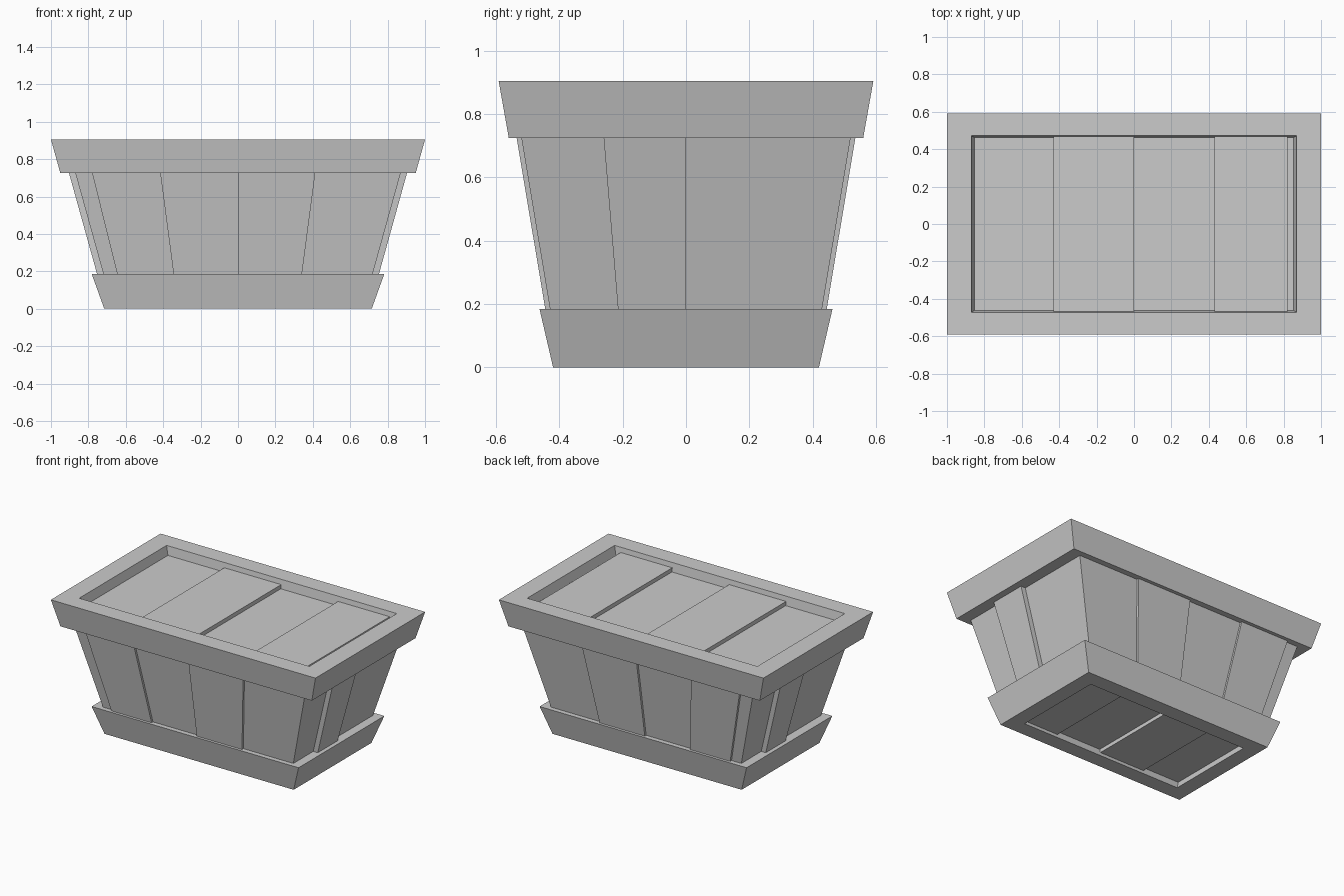
import bpy
import bmesh

cube = bpy.data.objects.get("Cube")
if cube:
    bpy.data.objects.remove(cube, do_unlink=True)

grey = bpy.data.materials.new("plain grey")
grey.use_nodes = True
color = (0.6, 0.6, 0.6, 1)
grey.diffuse_color = color
grey.node_tree.nodes["Principled BSDF"].inputs["Base Color"].default_value = color


def build(name, rings, closed=False):
    """Join four-point rings into a solid, or into a hollow frame when closed."""
    bm = bmesh.new()
    loops = [[bm.verts.new(p) for p in ring] for ring in rings]
    pairs = list(zip(loops, loops[1:]))
    if closed:
        pairs.append((loops[-1], loops[0]))
    else:
        bm.faces.new(loops[0])
        bm.faces.new(loops[-1])
    for a, b in pairs:
        for i in range(4):
            j = (i + 1) % 4
            bm.faces.new((a[i], a[j], b[j], b[i]))
    bmesh.ops.recalc_face_normals(bm, faces=bm.faces)
    mesh = bpy.data.meshes.new(name)
    bm.to_mesh(mesh)
    bm.free()
    mesh.materials.append(grey)
    obj = bpy.data.objects.new(name, mesh)
    bpy.context.collection.objects.link(obj)


def rect(x0, x1, y0, y1, z):
    return [(x0, y0, z), (x1, y0, z), (x1, y1, z), (x0, y1, z)]


def centred(x, y, z):
    return rect(-x, x, -y, y, z)


# Half width and half depth of the sloping walls at a height
def wall_x(z):
    return 0.668 + 0.278 * z


def wall_y(z):
    return 0.399 + 0.167 * z


FLOOR, LID = 0.05, 0.845

# Tapered box body
build("crate_body", [centred(wall_x(z), wall_y(z), z) for z in (FLOOR, LID)])

# Sloping frames around the top and the foot
build("top_rim", [centred(0.95, 0.56, 0.725), centred(1, 0.592, 0.905),
                  centred(0.87, 0.472, 0.905), centred(0.82, 0.442, 0.725)], True)
build("base_rim", [centred(0.715, 0.42, 0), centred(0.782, 0.463, 0.185),
                   centred(0.675, 0.358, 0.185), centred(0.61, 0.315, 0)], True)

# Raised planks on the front and back walls
for side, label in ((-1, "front"), (1, "back")):
    for i, (a, b) in enumerate(((-0.897, -0.475), (0, 0.475))):
        rings = []
        for z in (0.1, 0.8):
            inner, outer = side * (wall_y(z) - 0.03), side * (wall_y(z) + 0.015)
            rings.append(rect(a * wall_x(z), b * wall_x(z), inner, outer, z))
        build(f"{label}_plank_{i + 1}", rings)

# One raised plank on each end wall, opposite each other
for side, label in ((1, "left"), (-1, "right")):
    rings = []
    for z in (0.1, 0.8):
        inner, outer = side * (wall_x(z) - 0.03), side * (wall_x(z) + 0.034)
        rings.append(rect(inner, outer, -side * 0.5 * wall_y(z), 0, z))
    build(f"{label}_end_plank", rings)

# Raised planks on the lid and under the floor
for label, z0, z1, scale, depth in (("lid", LID - 0.02, LID + 0.027, 1, 0.5),
                                    ("floor", FLOOR - 0.025, FLOOR + 0.02, 0.8, 0.38)):
    for i, (a, b) in enumerate(((-0.43, 0), (0.43, 0.82))):
        build(f"{label}_plank_{i + 1}",
              [rect(a * scale, b * scale, -depth, depth, z) for z in (z0, z1)])
